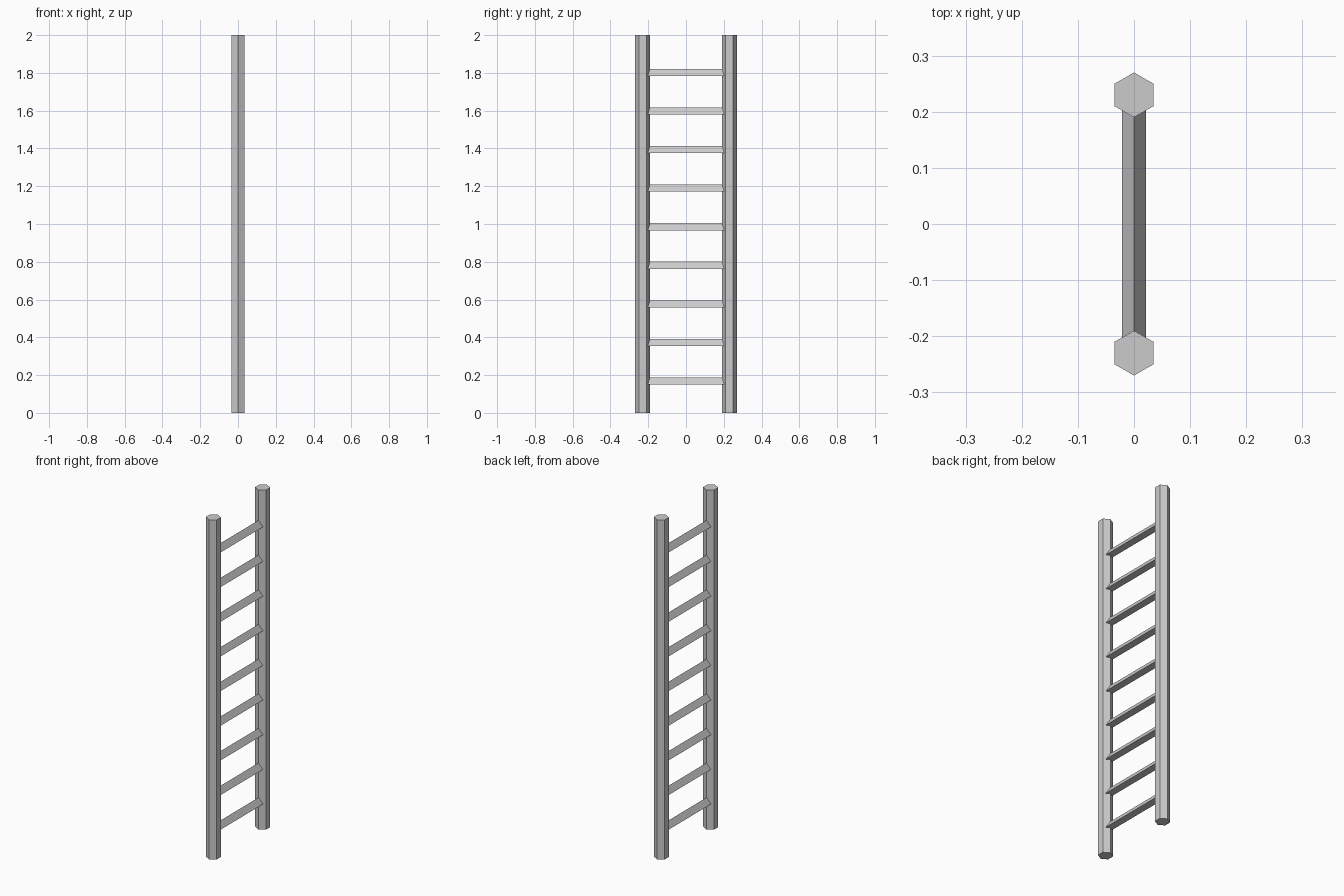
import bpy
from math import pi

if "Cube" in bpy.data.objects:
    bpy.data.objects.remove(bpy.data.objects["Cube"])

RAIL_Y, RAIL_R, HEIGHT = 0.23, 0.04, 2.0
RUNG_R, RUNG_COUNT, FIRST_Z, STEP = 0.025, 9, 0.163, 0.2041


def prism(name, sides, radius, depth, location, rotation=(0, 0, 0)):
    bpy.ops.mesh.primitive_cylinder_add(vertices=sides, radius=radius, depth=depth,
                                        location=location, rotation=rotation)
    obj = bpy.context.object
    obj.name = name
    return obj


# Two hexagonal upright rails, corners pointing along y
for side, label in ((-1, "front"), (1, "back")):
    prism(f"{label}_rail", 6, RAIL_R, HEIGHT, (0, side * RAIL_Y, HEIGHT / 2))

# Triangular rungs with the ridge on top, ending inside the rails
for i in range(RUNG_COUNT):
    prism(f"rung_{i + 1}", 3, RUNG_R, 2 * RAIL_Y,
          (0, 0, FIRST_Z + i * STEP), (pi / 2, 0, 0))
